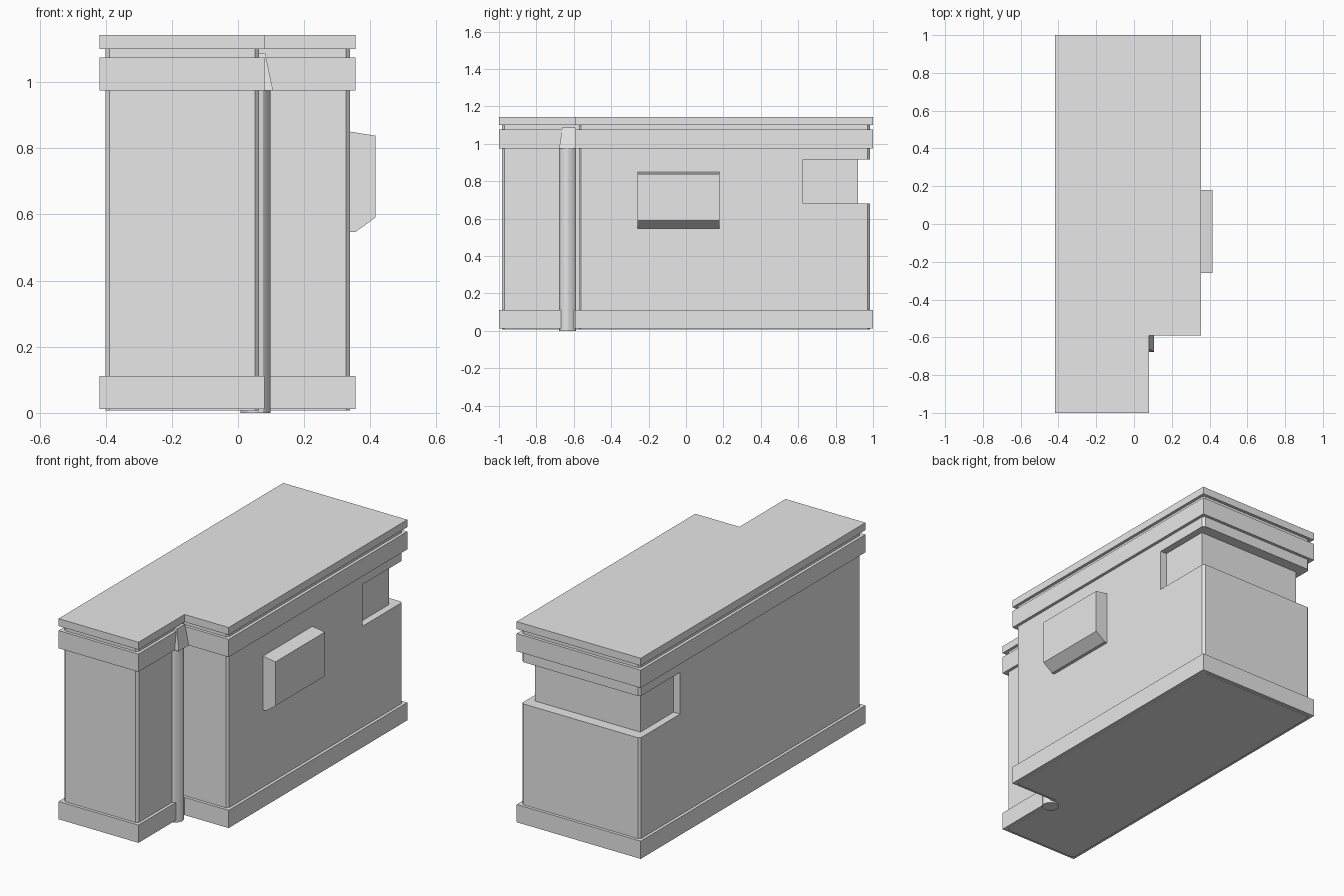
import bpy, bmesh

cube = bpy.data.objects.get("Cube")
if cube:
    bpy.data.objects.remove(cube, do_unlink=True)

grey = bpy.data.materials.new("plain grey")
grey.use_nodes = True
grey.diffuse_color = (0.8, 0.8, 0.8, 1)
grey.node_tree.nodes["Principled BSDF"].inputs["Base Color"].default_value = (0.8, 0.8, 0.8, 1)


def prism(name, points, low, high, axis="z", chamfer=0.0):
    """Extrude a closed outline from low to high; outline is xy (axis z) or xz (axis y)."""
    def place(p, h):
        return (p[0], p[1], h) if axis == "z" else (p[0], h, p[1])
    bm = bmesh.new()
    face = bm.faces.new([bm.verts.new(place(p, low)) for p in points])
    top = bmesh.ops.extrude_face_region(bm, geom=[face])["geom"]
    for v in [g for g in top if isinstance(g, bmesh.types.BMVert)]:
        v.co[2 if axis == "z" else 1] = high
    bmesh.ops.recalc_face_normals(bm, faces=bm.faces)
    if chamfer:
        bm.normal_update()
        corners = [e for e in bm.edges if e.is_convex
                   and abs(e.verts[0].co.z - e.verts[1].co.z) > 0.01]
        bmesh.ops.bevel(bm, geom=corners, offset=chamfer, segments=1, affect="EDGES")
    mesh = bpy.data.meshes.new(name)
    bm.to_mesh(mesh)
    bm.free()
    mesh.materials.append(grey)
    ob = bpy.data.objects.new(name, mesh)
    bpy.context.collection.objects.link(ob)
    return ob


def footprint(inset):
    """L-shaped plan, pulled in by inset."""
    left, right, step_x = -0.418 + inset, 0.355 - inset, 0.08 - inset
    front, back, step_y = -1 + inset, 1 - inset, -0.59 + inset
    return [(left, front), (step_x, front), (step_x, step_y),
            (right, step_y), (right, back), (left, back)]


# Walls, with a recess wrapping the back end
walls = prism("walls", footprint(0.017), 0.007, 1.12, chamfer=0.012)
cutter = prism("recess_cutter",
               [(-1, 0.625), (-0.36, 0.625), (-0.36, 0.92), (0.298, 0.92),
                (0.298, 0.625), (1, 0.625), (1, 1.2), (-1, 1.2)], 0.68, 0.915)
cutter.hide_render = True
cut = walls.modifiers.new("recess", "BOOLEAN")
cut.operation = "DIFFERENCE"
cut.solver = "EXACT"
cut.object = cutter
bpy.context.view_layer.objects.active = walls
bpy.ops.object.modifier_apply(modifier=cut.name)
bpy.data.objects.remove(cutter, do_unlink=True)

# Horizontal bands and the flat roof
for name, low, high in (("base_band", 0.012, 0.112),
                        ("upper_band", 0.975, 1.075),
                        ("roof_slab", 1.10, 1.142)):
    prism(name, footprint(0), low, high)

# Bay box on the left wall
prism("wall_box", [(0.32, 0.853), (0.34, 0.85), (0.415, 0.838), (0.415, 0.59),
                   (0.355, 0.547), (0.32, 0.547)], -0.26, 0.18, axis="y")

# Drainpipe in the inner corner, with its tapered head
bpy.ops.mesh.primitive_cylinder_add(vertices=12, radius=0.045, depth=0.98,
                                    location=(0.053, -0.633, 0.49))
pipe = bpy.context.object
pipe.name = "drainpipe"
pipe.data.materials.append(grey)
bpy.ops.object.shade_smooth_by_angle()

head = prism("drainpipe_head", [(0.05, 0.975), (0.106, 0.975), (0.082, 1.088), (0.05, 1.088)],
             -0.678, -0.59, axis="y")
for v in head.data.vertices:
    if v.co.z > 1 and v.co.y < -0.65:
        v.co.y = -0.662
